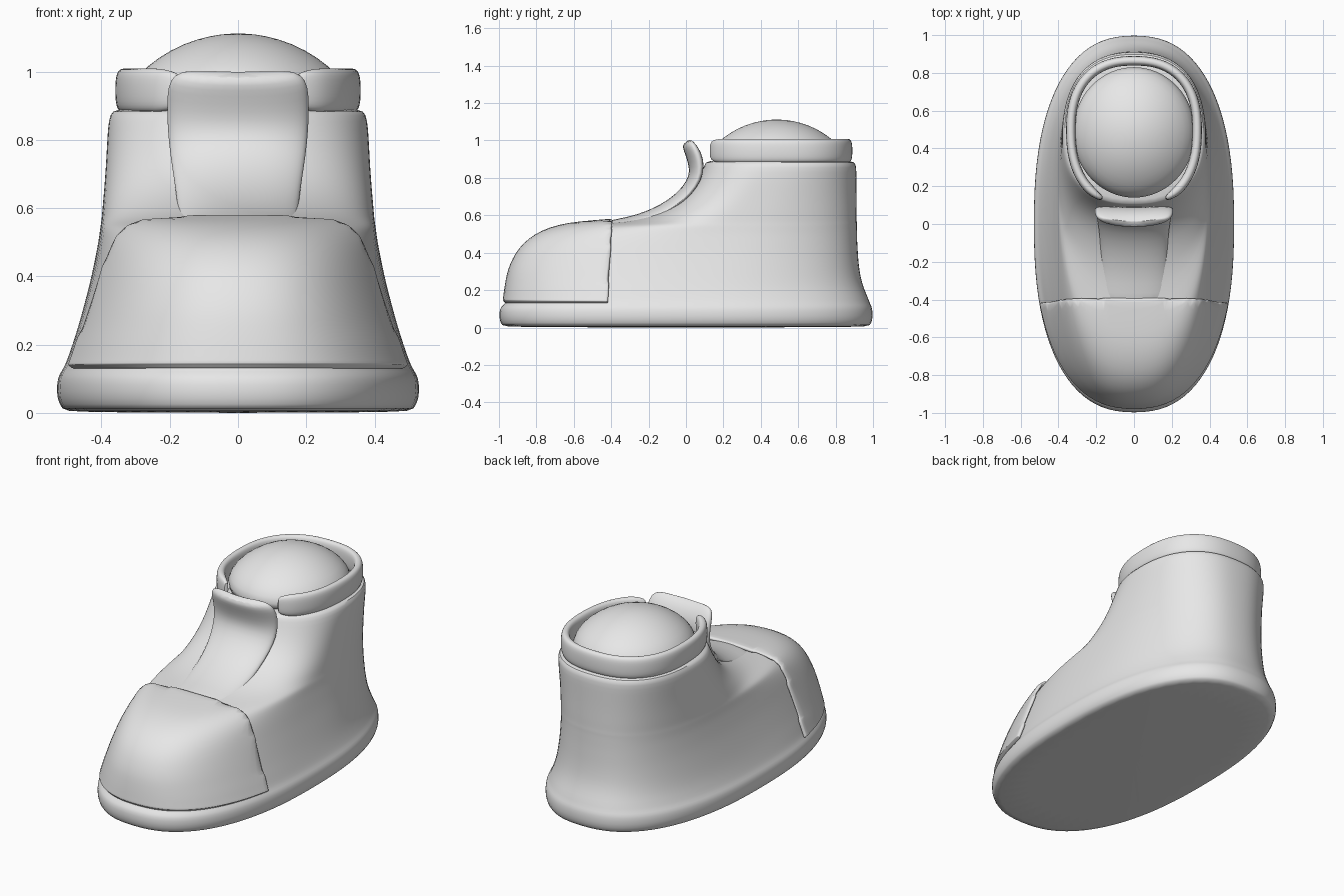
import bpy, bmesh, math
from mathutils import Vector

cube = bpy.data.objects.get("Cube")
if cube:
    bpy.data.objects.remove(cube, do_unlink=True)

grey = bpy.data.materials.new("plain_grey")
grey.use_nodes = True
grey.diffuse_color = (0.8, 0.8, 0.8, 1)
grey.node_tree.nodes["Principled BSDF"].inputs["Base Color"].default_value = grey.diffuse_color


def add_object(name, bm, thickness=0):
    mesh = bpy.data.meshes.new(name)
    bm.to_mesh(mesh)
    bm.free()
    mesh.materials.append(grey)
    obj = bpy.data.objects.new(name, mesh)
    bpy.context.collection.objects.link(obj)
    if thickness:
        solid = obj.modifiers.new("thicken", "SOLIDIFY")
        solid.thickness = thickness
        solid.offset = 1
    smooth = obj.modifiers.new("smooth", "SUBSURF")
    smooth.levels = smooth.render_levels = 1
    bpy.ops.object.select_all(action="DESELECT")
    obj.select_set(True)
    bpy.context.view_layer.objects.active = obj
    bpy.ops.object.shade_smooth_by_angle(angle=math.radians(50))


def loft(rings):
    """Skin a list of closed rings and cap both ends."""
    bm = bmesh.new()
    loops = [[bm.verts.new(p) for p in ring] for ring in rings]
    for a, b in zip(loops, loops[1:]):
        for i in range(len(a)):
            j = (i + 1) % len(a)
            bm.faces.new((a[i], a[j], b[j], b[i]))
    bm.faces.new(loops[0])
    bm.faces.new(loops[-1])
    bmesh.ops.recalc_face_normals(bm, faces=bm.faces)
    return bm


def power(value, n):
    return math.copysign(abs(value) ** (2 / n), value)


def oval(t, width, front, middle, back, n):
    """Point on a squarish oval; t = 0 is the front tip."""
    c = power(math.cos(t), n)
    reach = middle - front if c > 0 else back - middle
    return width * power(math.sin(t), n), middle - reach * c


def turns(count):
    return [math.tau * i / count for i in range(count)]


# Sole and upper: height, half width, front, back
LEVELS = [
    (0, .5, -.97, .97), (.01, .515, -.985, .985), (.04, .532, -1, 1),
    (.085, .532, -1, 1), (.112, .526, -.992, .995), (.13, .512, -.965, .985),
    (.16, .5, -.958, .975), (.2, .486, -.953, .957), (.25, .47, -.945, .94),
    (.3, .456, -.935, .93), (.36, .44, -.91, .923), (.41, .428, -.88, .92),
    (.46, .418, -.83, .917), (.5, .41, -.765, .916), (.53, .406, -.675, .915),
    (.545, .404, -.58, .915), (.557, .402, -.43, .915), (.573, .4, -.28, .914),
    (.61, .397, -.16, .914), (.655, .393, -.06, .913), (.72, .388, .02, .912),
    (.8, .384, .07, .912), (.86, .38, .095, .912), (.885, .37, .105, .903),
    (.895, .34, .13, .87),
]


def body_mesh():
    rings = []
    for z, width, front, back in LEVELS:
        # The widest point moves back as the ankle rises
        middle = max(0, z - .2) * .7
        rings.append([(*oval(t, width, front, middle, back, 2.4), z) for t in turns(48)])
    return loft(rings)


add_object("shoe_body", body_mesh())

# Toe cap: the front of the upper, trimmed and thickened
bm = body_mesh()
for point, normal in (((0, -.405, .3), (0, 1, -.06)), ((0, 0, .128), (0, 0, -1))):
    bmesh.ops.bisect_plane(bm, geom=bm.verts[:] + bm.edges[:] + bm.faces[:],
                           plane_co=point, plane_no=normal, clear_outer=True)
add_object("toe_cap", bm, .022)

# Padded collar, open at the front
start, steps = .44, 44
rings = []
for i in range(steps + 1):
    t = start + (math.tau - 2 * start) * i / steps
    x, y = oval(t, .335, .1, .5, .865, 2.4)
    out = Vector((x / .335 ** 2, (y - .5) / .38 ** 2, 0)).normalized()
    size = (.45, .8, 1)[min(i, steps - i, 2)]
    rings.append([Vector((x, y, .945)) + out * power(math.cos(a), 2.6) * .026 * size
                  + Vector((0, 0, power(math.sin(a), 3) * .065 * (.5 + size / 2)))
                  for a in turns(16)])
add_object("ankle_collar", loft(rings))

# Tongue: a thick curved strip; y, z, half width, half thickness
PATH = [(-.46, .54, .18, .024), (-.36, .558, .18, .025), (-.26, .578, .175, .025),
        (-.13, .63, .178, .025), (-.03, .7, .188, .026), (.03, .77, .2, .03),
        (.053, .83, .207, .036), (.05, .89, .21, .042), (.027, .945, .207, .038),
        (.007, .975, .19, .03), (-.003, .992, .15, .016)]
rings = []
for i, (y, z, width, thick) in enumerate(PATH):
    before, after = PATH[max(i - 1, 0)], PATH[min(i + 1, len(PATH) - 1)]
    along = Vector((0, after[0] - before[0], after[1] - before[1])).normalized()
    face = Vector((0, -along.z, along.y))
    ring = []
    for a in turns(24):
        s = power(math.cos(a), 3)
        bow = power(math.sin(a), 2.4) * thick - .025 * s * s
        ring.append(Vector((s * width, y, z)) + face * bow)
    rings.append(ring)
add_object("tongue", loft(rings))

# Rounded stuffing inside the ankle opening
DOME = [(.33, .86), (.33, .93), (.298, .99), (.235, 1.042), (.16, 1.083), (.08, 1.106), (.02, 1.112)]
add_object("ankle_filling", loft([[(r * math.sin(t), .485 - r * 1.07 * math.cos(t), z)
                                   for t in turns(32)] for r, z in DOME]))
